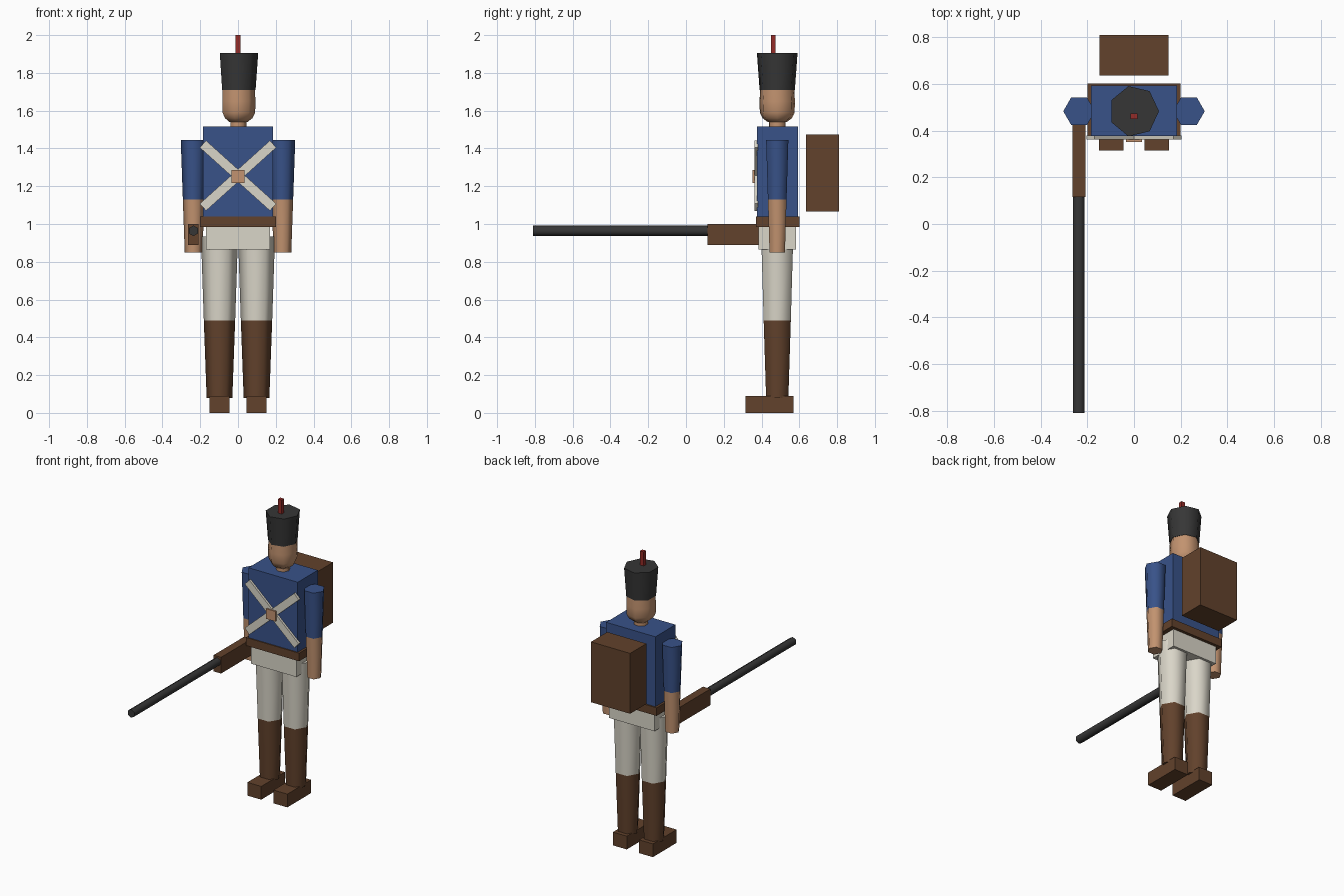
import bpy, bmesh, math
from mathutils import Matrix

cube = bpy.data.objects.get("Cube")
if cube:
    bpy.data.objects.remove(cube, do_unlink=True)


def material(name, rgb):
    m = bpy.data.materials.new(name)
    m.use_nodes = True
    m.diffuse_color = (*rgb, 1)
    m.node_tree.nodes["Principled BSDF"].inputs["Base Color"].default_value = (*rgb, 1)
    return m


blue = material("coat blue", (0.04, 0.085, 0.25))
skin = material("skin tan", (0.54, 0.29, 0.16))
brown = material("leather brown", (0.122, 0.054, 0.025))
cream = material("cloth cream", (0.70, 0.67, 0.58))
dark = material("dark grey", (0.037, 0.037, 0.037))
red = material("plume red", (0.30, 0.025, 0.021))

MID = 0.483  # depth of the body axis


def add_object(name, bm, mats):
    bmesh.ops.recalc_face_normals(bm, faces=bm.faces[:])
    mesh = bpy.data.meshes.new(name)
    bm.to_mesh(mesh)
    bm.free()
    for m in mats:
        mesh.materials.append(m)
    ob = bpy.data.objects.new(name, mesh)
    bpy.context.collection.objects.link(ob)
    return ob


def box(name, x, y, z, mat, tilt=0):
    """Box from (min, max) ranges, optionally tilted about its own depth axis."""
    size = [r[1] - r[0] for r in (x, y, z)]
    centre = [(r[0] + r[1]) / 2 for r in (x, y, z)]
    bm = bmesh.new()
    bmesh.ops.create_cube(bm, size=1, matrix=Matrix.Translation(centre)
                          @ Matrix.Rotation(tilt, 4, 'Y') @ Matrix.Diagonal((*size, 1)))
    return add_object(name, bm, [mat])


def lathe(name, profile, sides, mats, x=0, y=MID, depth=1, split=None):
    """Capped rings of (radius, height); faces above split take the second material."""
    bm = bmesh.new()
    rings = []
    for r, z in profile:
        angles = [math.tau * i / sides for i in range(sides)]
        rings.append([bm.verts.new((x + r * math.cos(a), y + r * depth * math.sin(a), z))
                      for a in angles])
    for low, high in zip(rings, rings[1:]):
        for i in range(sides):
            j = (i + 1) % sides
            bm.faces.new((low[i], low[j], high[j], high[i]))
    bm.faces.new(rings[0])
    bm.faces.new(rings[-1])
    if split is not None:
        for f in bm.faces:
            f.material_index = int(f.calc_center_median().z > split)
    ob = add_object(name, bm, mats)
    bpy.ops.object.select_all(action='DESELECT')
    ob.select_set(True)
    bpy.context.view_layer.objects.active = ob
    bpy.ops.object.shade_smooth_by_angle(angle=math.radians(65))
    return ob


# Limbs
for side, s in (("left", 1), ("right", -1)):
    cx = 0.098 * s
    box(f"{side}_foot", (cx - 0.052, cx + 0.052), (0.315, 0.57), (0, 0.09), brown)
    lathe(f"{side}_leg", [(0.068, 0.08), (0.083, 0.49), (0.098, 0.935)], 6,
          [brown, cream], x=cx, split=0.49)
    lathe(f"{side}_arm", [(0.047, 0.85), (0.057, 1.13), (0.068, 1.445)], 6,
          [skin, blue], x=0.235 * s, split=1.13)

# Body
box("hips", (-0.17, 0.17), (0.383, 0.582), (0.865, 0.99), cream)
box("belt", (-0.2, 0.2), (0.37, 0.602), (0.985, 1.04), brown)
box("torso", (-0.185, 0.185), (0.377, 0.593), (1.035, 1.515), blue)
box("backpack", (-0.147, 0.147), (0.635, 0.81), (1.065, 1.475), brown)

# Crossed chest straps and buckle
for name, tilt in (("strap_falling", 42), ("strap_rising", -42)):
    box(name, (-0.25, 0.25), (0.362, 0.38), (1.231, 1.281), cream, math.radians(tilt))
box("buckle", (-0.035, 0.035), (0.352, 0.375), (1.218, 1.286), skin)

# Head and hat
lathe("neck", [(0.045, 1.5), (0.045, 1.57)], 7, [skin])
lathe("head", [(0.05, 1.54), (0.076, 1.56), (0.091, 1.59), (0.092, 1.65), (0.09, 1.715)],
      7, [skin], depth=1.04)
lathe("hat", [(0.093, 1.71), (0.107, 1.905)], 7, [dark], depth=1.03)
box("plume", (-0.014, 0.014), (0.449, 0.474), (1.89, 2.0), red)

# Musket
box("musket_stock", (-0.264, -0.208), (0.115, 0.512), (0.89, 1.0), brown)
barrel = lathe("musket_barrel", [(0.028, 0), (0.028, 0.94)], 6, [dark], y=0)
barrel.data.transform(Matrix.Translation((-0.236, 0.13, 0.964))
                      @ Matrix.Rotation(math.radians(90), 4, 'X')
                      @ Matrix.Rotation(math.radians(90), 4, 'Z'))
